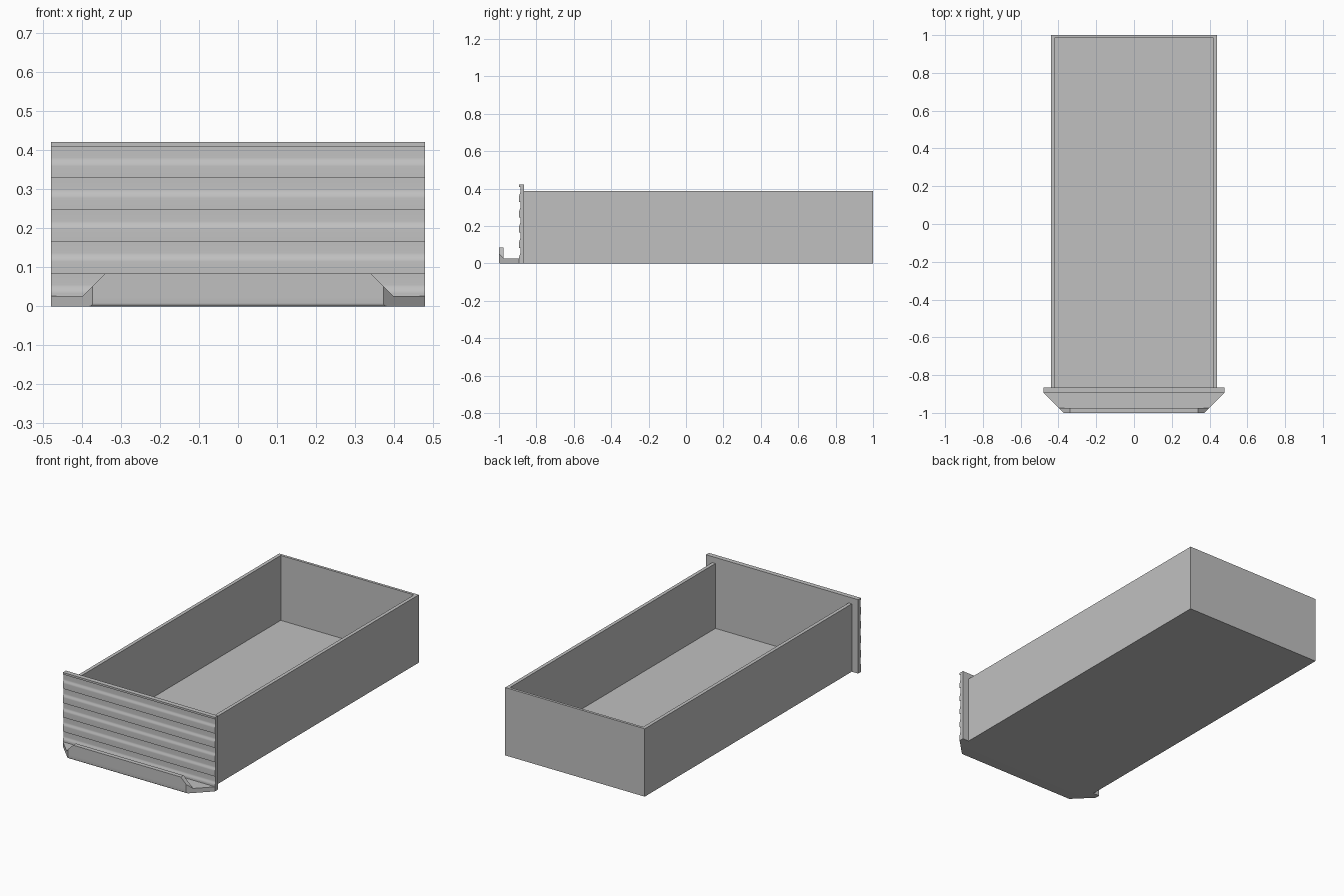
import bpy
import bmesh
import math

if "Cube" in bpy.data.objects:
    bpy.data.objects.remove(bpy.data.objects["Cube"], do_unlink=True)

grey = bpy.data.materials.new("plain grey")
grey.use_nodes = True
colour = (0.53, 0.53, 0.53, 1)
grey.diffuse_color = colour
grey.node_tree.nodes["Principled BSDF"].inputs["Base Color"].default_value = colour


def finish(name, bm, smooth=False):
    """Turn a bmesh into a named object with the grey material."""
    bmesh.ops.recalc_face_normals(bm, faces=bm.faces)
    mesh = bpy.data.meshes.new(name)
    bm.to_mesh(mesh)
    bm.free()
    mesh.materials.append(grey)
    obj = bpy.data.objects.new(name, mesh)
    bpy.context.collection.objects.link(obj)
    if smooth:
        bpy.ops.object.select_all(action="DESELECT")
        obj.select_set(True)
        bpy.context.view_layer.objects.active = obj
        bpy.ops.object.shade_smooth_by_angle(angle=math.radians(25))
    return obj


def extrude_profile(profile, half_width):
    """Sweep a closed (y, z) profile across x, centred."""
    bm = bmesh.new()
    face = bm.faces.new([bm.verts.new((-half_width, y, z)) for y, z in profile])
    swept = bmesh.ops.extrude_face_region(bm, geom=[face])["geom"]
    verts = [g for g in swept if isinstance(g, bmesh.types.BMVert)]
    bmesh.ops.translate(bm, verts=verts, vec=(2 * half_width, 0, 0))
    return bm


def trim(bm, point, normal):
    """Cut both ends with mirrored planes and cap the cuts."""
    for side in (-1, 1):
        geom = bm.verts[:] + bm.edges[:] + bm.faces[:]
        cut = bmesh.ops.bisect_plane(
            bm, geom=geom, dist=1e-6, clear_outer=True,
            plane_co=(side * point[0], point[1], point[2]),
            plane_no=(side * normal[0], normal[1], normal[2]))
        edges = [g for g in cut["geom_cut"] if isinstance(g, bmesh.types.BMEdge)]
        bmesh.ops.holes_fill(bm, edges=edges, sides=0)


# Open tray: a box whose inset top is pushed down to the floor
TRAY_FRONT, TRAY_HEIGHT = -0.88, 0.387
bm = bmesh.new()
bmesh.ops.create_cube(bm, size=1)
for v in bm.verts:
    v.co = (v.co.x * 0.88, 1 if v.co.y > 0 else TRAY_FRONT,
            TRAY_HEIGHT if v.co.z > 0 else 0)
bm.normal_update()
top = max(bm.faces, key=lambda f: f.calc_center_median().z)
bmesh.ops.inset_individual(bm, faces=[top], thickness=0.01)
for v in top.verts:
    v.co.x = math.copysign(0.42, v.co.x)
    v.co.y = 0.985 if v.co.y > 0 else -0.866
floor = bmesh.ops.extrude_face_region(bm, geom=[top])["geom"]
if top.is_valid:
    bm.faces.remove(top)
for v in (g for g in floor if isinstance(g, bmesh.types.BMVert)):
    v.co.z = 0.017
finish("tray", bm)

# Front panel: five boards, each curving back above its middle
PANEL_BACK, FACE, RECESS = -0.865, -0.892, -0.886
BOARD, START = 0.0815, 0.0025
profile = [(PANEL_BACK, 0), (FACE, 0)]
for i in range(5):
    z = START + i * BOARD
    profile.append((FACE, z))
    for k in range(9):
        t = k / 8
        y = FACE + (RECESS - FACE) * (1 - math.cos(math.pi * t)) / 2
        profile.append((y, z + BOARD / 2 - 0.01 + 0.022 * t))
    profile.append((RECESS, z + BOARD))
profile += [(FACE, START + 5 * BOARD), (FACE, 0.421), (PANEL_BACK, 0.421)]
finish("front_panel", extrude_profile(profile, 0.48), smooth=True)

# Pull handle shelf, with a rounded lower front edge and angled ends
SHELF = 0.026
R = 0.008
profile = [(-0.885, SHELF), (-0.885, 0)]
for k in range(6):
    a = math.pi / 2 * k / 5
    profile.append((-1 + R - R * math.sin(a), R - R * math.cos(a)))
profile.append((-1, SHELF))
bm = extrude_profile(profile, 0.48)
trim(bm, (0.373, -1, 0), (1, -1, 0))
finish("handle_shelf", bm, smooth=True)

# Upright handle lip, following the angled ends and sloped at its corners
profile = [(-1, SHELF), (-1, 0.085), (-0.975, 0.085), (-0.975, SHELF)]
bm = extrude_profile(profile, 0.48)
trim(bm, (0.373, -1, 0), (1, -1, 0))
trim(bm, (0.34, -1, 0.085), (1, 0, 1))
finish("handle_lip", bm)
